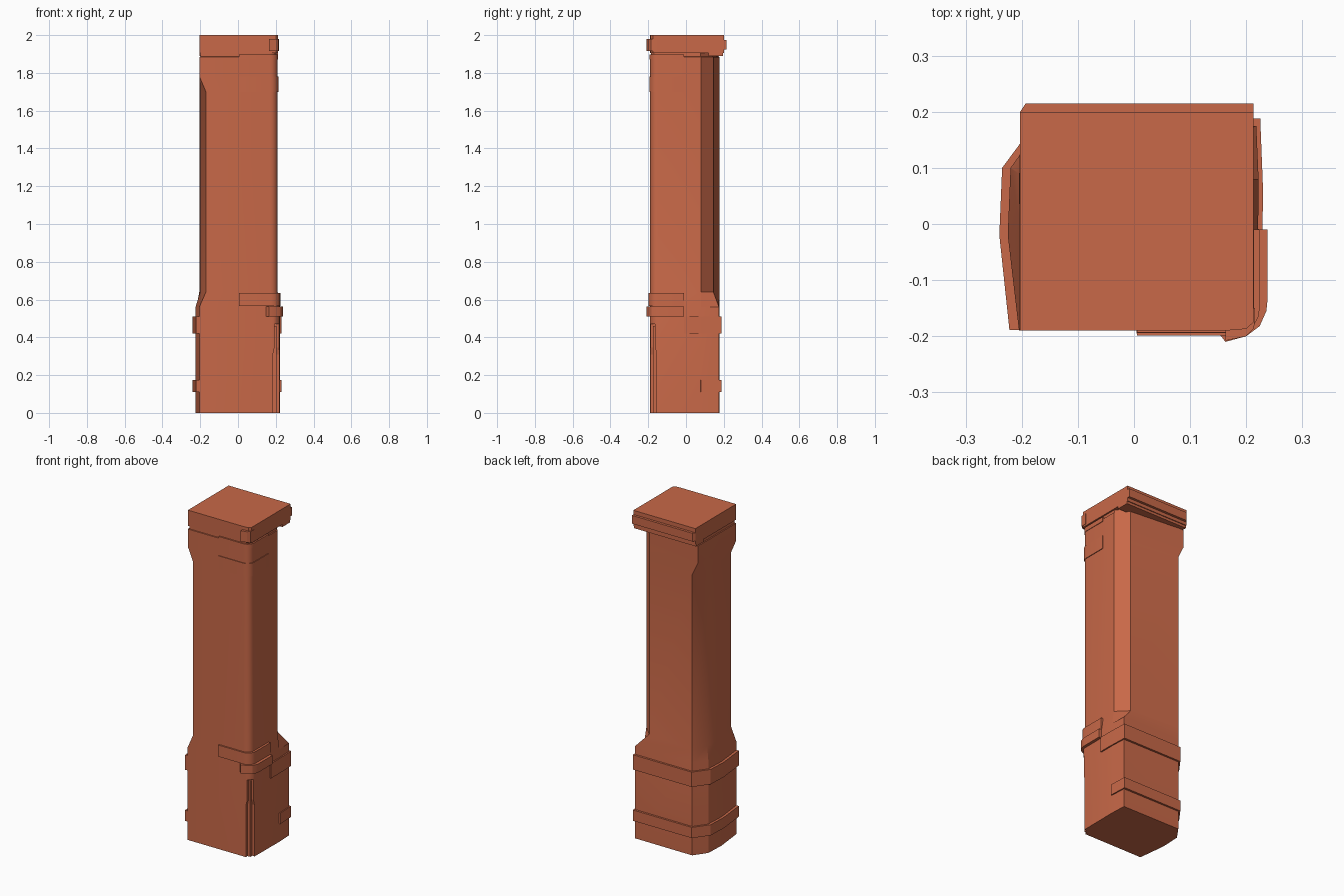
import bpy, bmesh, math

if "Cube" in bpy.data.objects:
    bpy.data.objects.remove(bpy.data.objects["Cube"])

clay = bpy.data.materials.new("terracotta")
clay.diffuse_color = (0.58, 0.14, 0.065, 1)
clay.use_nodes = True
clay.node_tree.nodes["Principled BSDF"].inputs["Base Color"].default_value = clay.diffuse_color


def loft(name, levels, smooth=True):
    """Skin a stack of (z, outline) sections that share a point count."""
    bm = bmesh.new()
    rings = [[bm.verts.new((x, y, z)) for x, y in pts] for z, pts in levels]
    n = len(rings[0])
    for a, b in zip(rings, rings[1:]):
        for i in range(n):
            j = (i + 1) % n
            bm.faces.new((a[i], a[j], b[j], b[i]))
    bm.faces.new(rings[0][::-1])
    bm.faces.new(rings[-1])
    bmesh.ops.recalc_face_normals(bm, faces=bm.faces)
    me = bpy.data.meshes.new(name)
    bm.to_mesh(me)
    bm.free()
    ob = bpy.data.objects.new(name, me)
    bpy.context.collection.objects.link(ob)
    me.materials.append(clay)
    if smooth:
        activate(ob)
        bpy.ops.object.shade_smooth_by_angle(angle=math.radians(28))
    return ob


def activate(ob):
    bpy.ops.object.select_all(action='DESELECT')
    ob.select_set(True)
    bpy.context.view_layer.objects.active = ob


def arc(cx, cy, r, n=5):
    """Rounded front right corner, from front to right."""
    return [(cx + r * math.sin(math.pi / 2 * i / n), cy - r * math.cos(math.pi / 2 * i / n))
            for i in range(n + 1)]


def inset(pts, d):
    return [(x * (1 - d), y * (1 - d)) for x, y in pts]


def band(name, outer, z0, z1):
    """Raised strip following an open path, its inner side buried in the pillar."""
    pts = outer + inset(outer, 0.12)[::-1]
    return loft(name, [(z0, pts), (z1, pts)])


def box(name, x0, x1, y0, y1, z0, z1):
    pts = [(x0, y0), (x1, y0), (x1, y1), (x0, y1)]
    return loft(name, [(z0, pts), (z1, pts)], False)


# Pillar body: base, slimmer shaft with cut corners, flared head
base = [(-.205, -.19)] + arc(.18, -.15, .04) + [
    (.222, .08), (.218, .175), (-.165, .177), (-.22, .1), (-.225, -.02)]
shaft = [(-.17, -.19)] + arc(.17, -.15, .04) + [
    (.21, .08), (.145, .145), (-.165, .177), (-.205, .09), (-.2, -.02)]
head = [(-.204, -.19)] + arc(.17, -.15, .04) + [
    (.21, .08), (.145, .145), (-.203, .177), (-.204, .09), (-.204, -.02)]
neck = inset(head, .03)
body = loft("pillar_body", [(0, base), (.56, base), (.64, shaft), (1.70, shaft), (1.78, head),
                            (1.885, head), (1.886, neck), (1.92, neck)])

# Notch in the front right corner of the base, with a post inside
def corner(x, y):
    return [(x, -.26), (.27, -.26), (.27, y), (x, y)]

cutter = loft("notch_cutter", [(-.02, corner(.185, -.155)), (.31, corner(.185, -.155)),
                               (.345, corner(.193, -.163)), (.47, corner(.193, -.163))], False)
cutter.hide_render = True
mod = body.modifiers.new("notch", 'BOOLEAN')
mod.object = cutter
mod.solver = 'EXACT'
activate(body)
bpy.ops.object.modifier_apply(modifier="notch")
bpy.data.objects.remove(cutter)
box("corner_post", .17, .204, -.174, -.14, 0, .46)

# Cap with back ledge and corner block
cap = [(-.203, -.19), (.163, -.19), (.2, -.187), (.213, -.175), (.213, .2), (-.203, .2)]
loft("cap", [(1.905, cap), (2, cap)], False)
box("cap_back_lip", -.203, .213, .12, .195, 1.89, 1.91)
ledge = [(-.203, .15), (.213, .15), (.213, .215), (-.193, .215), (-.203, .2)]
loft("cap_ledge", [(1.925, ledge), (1.975, ledge)], False)
block = [(.163, -.15), (.163, -.208), (.2, -.2), (.214, -.186), (.216, -.15)]
loft("cap_corner_block", [(1.915, block), (1.98, block)], False)

# Bands around the back of the base
left_run = [(-.17, .188), (-.235, .1), (-.24, -.02), (-.222, -.189), (-.2, -.189)]
band("upper_back_band", [(.229, -.01), (.23, .06), (.225, .188)] + left_run, .42, .51)
band("lower_back_band", [(.229, .08), (.225, .188)] + left_run, .11, .175)

# Bands and thin plates wrapping the front right corner
band("front_wrap_band", [(.005, -.199)] + arc(.175, -.15, .049) + [(.224, -.01)], .565, .635)
band("front_corner_band", [(.163, -.21), (.2, -.2), (.224, -.182), (.236, -.155), (.238, -.135), (.238, -.01)],
     .51, .562)
for name, t, z0, z1 in (("shaft_plate", .004, 1.70, 1.78), ("neck_plate", .003, 1.87, 1.897)):
    band(name, [(.005, -.19 - t)] + arc(.17, -.15, .04 + t) + [(.21 + t, -.01)], z0, z1)
